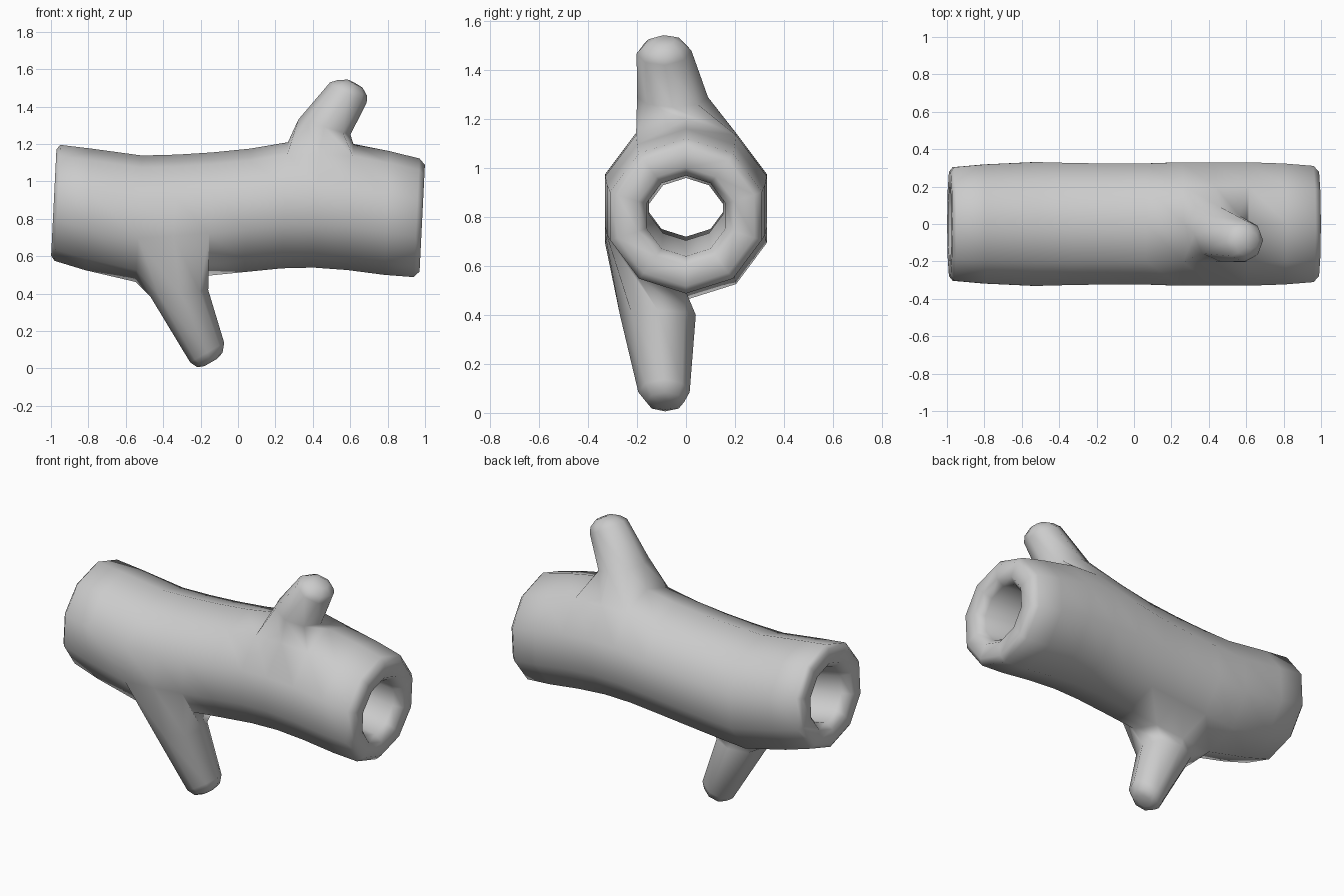
import bpy, bmesh
from math import cos, sin, radians
from mathutils import Vector

default = bpy.data.objects.get("Cube")
if default:
    bpy.data.objects.remove(default, do_unlink=True)

bark = bpy.data.materials.new("grey_bark")
bark.use_nodes = True
GREY = (0.6, 0.6, 0.6, 1)
bark.diffuse_color = GREY
bark.node_tree.nodes["Principled BSDF"].inputs["Base Color"].default_value = GREY

SIDES = 10
TILT = 0.05

# Log section: outer wall, right rim, bore, left rim (x, centre height, radius)
SECTION = [
    (-.965, .885, .31), (-.8, .85, .325), (-.53, .80, .338), (-.34, .81, .333),
    (-.15, .825, .33), (.05, .845, .33), (.25, .872, .337), (.42, .874, .335),
    (.6, .863, .337), (.8, .83, .33), (.955, .805, .317),
    (.985, .803, .285), (.985, .803, .2), (.94, .805, .165),
    (.5, .86, .155), (0, .84, .155), (-.5, .805, .155), (-.94, .885, .165),
    (-.985, .887, .2), (-.985, .887, .285),
]

# Branches grow from a two-by-two patch: first ring, first side,
# then rings of (centre, axis, radius)
UPPER = (6, 1, [
    ((.462, -.055, 1.29), (.28, 0, .96), .145),
    ((.59, -.09, 1.475), (.48, -.05, .87), .112),
    ((.613, -.09, 1.5), (.48, -.05, .87), .088),
    ((.627, -.09, 1.522), (.48, -.05, .87), .045),
])
LOWER = (2, 5, [
    ((-.313, -.115, .4), (.12, 0, -.99), .155),
    ((-.165, -.09, .085), (.5, 0, -.87), .105),
    ((-.15, -.085, .045), (.5, 0, -.87), .078),
    ((-.145, -.085, .032), (.5, 0, -.87), .04),
])

bm = bmesh.new()


def log_ring(x, height, radius):
    ring = []
    for j in range(SIDES):
        a = radians(18 + 36 * j)
        dz = radius * sin(a)
        ring.append(bm.verts.new((x + TILT * dz, 1.03 * radius * cos(a), height + dz)))
    return ring


def branch_ring(centre, axis, radius):
    n = Vector(axis).normalized()
    u = Vector((1, 0, 0))
    u = (u - n * n.dot(u)).normalized()
    v = n.cross(u)
    angles = [radians(135 - 45 * k) for k in range(8)]
    return [bm.verts.new(Vector(centre) + radius * (u * cos(a) + v * sin(a)))
            for a in angles]


def bridge(a, b):
    for k in range(len(a)):
        m = (k + 1) % len(a)
        bm.faces.new((a[k], a[m], b[m], b[k]))


# Hollow log, left open where the branches join
rings = [log_ring(*row) for row in SECTION]
gaps = {(i + di, j + dj) for i, j, _ in (UPPER, LOWER)
        for di in (0, 1) for dj in (0, 1)}
for i in range(len(rings)):
    a, b = rings[i], rings[(i + 1) % len(rings)]
    for j in range(SIDES):
        if (i, j) not in gaps:
            k = (j + 1) % SIDES
            bm.faces.new((a[j], a[k], b[k], b[j]))

# Branch stubs, joined to the edges of their patches
PATCH_EDGE = [(0, 0), (1, 0), (2, 0), (2, 1), (2, 2), (1, 2), (0, 2), (0, 1)]
for i, j, rows in (UPPER, LOWER):
    loop = [rings[i + di][j + dj] for di, dj in PATCH_EDGE]
    for row in rows:
        nxt = branch_ring(*row)
        bridge(loop, nxt)
        loop = nxt
    bm.faces.new(loop)
    bm.verts.remove(rings[i + 1][j + 1])

bmesh.ops.recalc_face_normals(bm, faces=bm.faces)
for f in bm.faces:
    f.smooth = True
mesh = bpy.data.meshes.new("hollow_log")
bm.to_mesh(mesh)
bm.free()
mesh.materials.append(bark)
log = bpy.data.objects.new("hollow_log", mesh)
bpy.context.collection.objects.link(log)
